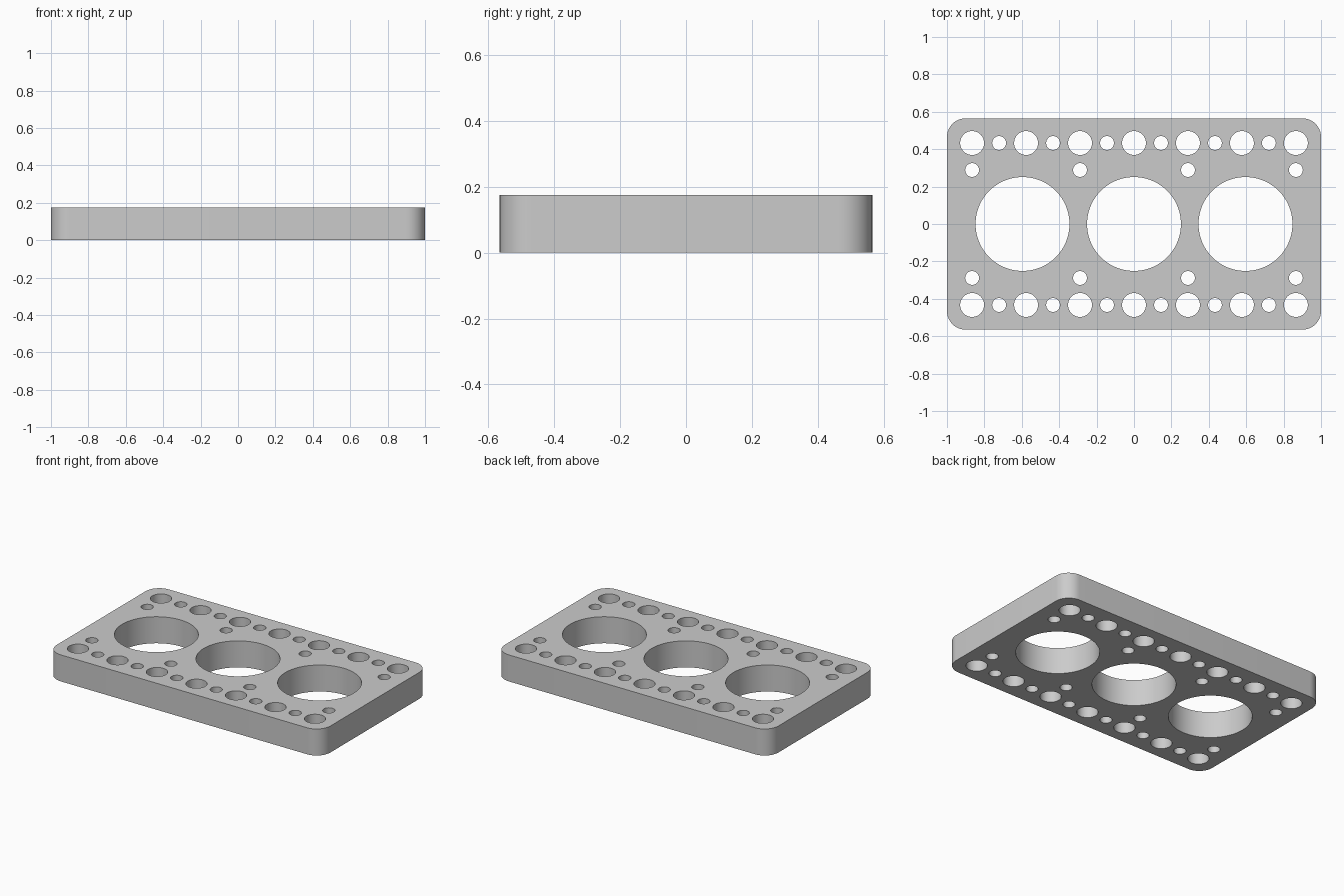
import bpy
import bmesh
import math

cube = bpy.data.objects.get("Cube")
if cube:
    bpy.data.objects.remove(cube, do_unlink=True)

HALF_X, HALF_Y, HEIGHT, CORNER = 1.0, 0.565, 0.175, 0.1
PITCH = 0.2885   # spacing between the bolt holes
ROW = 0.433      # distance of the bolt rows from the middle

metal = bpy.data.materials.new("light grey metal")
metal.use_nodes = True
grey = (0.6, 0.6, 0.6, 1.0)
metal.diffuse_color = grey
metal.node_tree.nodes["Principled BSDF"].inputs["Base Color"].default_value = grey

bm = bmesh.new()


def add_loop(points):
    """Closed outline in the base plane."""
    verts = [bm.verts.new((x, y, 0)) for x, y in points]
    for a, b in zip(verts, verts[1:] + verts[:1]):
        bm.edges.new((a, b))


def arc(x, y, radius, start, sweep, steps):
    return [(x + radius * math.cos(start + sweep * i / steps),
             y + radius * math.sin(start + sweep * i / steps))
            for i in range(steps + 1)]


def add_hole(x, y, radius, steps):
    add_loop(arc(x, y, radius, 0, math.tau, steps)[:-1])


# Rounded outer outline
outline = []
for i, (sx, sy) in enumerate([(1, 1), (-1, 1), (-1, -1), (1, -1)]):
    outline += arc(sx * (HALF_X - CORNER), sy * (HALF_Y - CORNER),
                   CORNER, i * math.pi / 2, math.pi / 2, 12)
add_loop(outline)

# Three large bores
for x in (-0.596, 0, 0.596):
    add_hole(x, 0, 0.251, 96)

for side in (-1, 1):
    # Large bolt holes alternating with small ones
    for i in range(-6, 7):
        large = i % 2 == 0
        add_hole(i * PITCH / 2, side * ROW,
                 0.064 if large else 0.037, 48 if large else 32)
    # Small holes beside the bores
    for i in (-3, -1, 1, 3):
        add_hole(i * PITCH, side * PITCH, 0.037, 32)

# Fill between the outlines and raise to a solid plate
bmesh.ops.triangle_fill(bm, use_beauty=True, use_dissolve=False, edges=bm.edges[:])
raised = bmesh.ops.extrude_face_region(bm, geom=bm.faces[:], use_keep_orig=True)
top = [g for g in raised["geom"] if isinstance(g, bmesh.types.BMVert)]
bmesh.ops.translate(bm, verts=top, vec=(0, 0, HEIGHT))
bmesh.ops.recalc_face_normals(bm, faces=bm.faces[:])

mesh = bpy.data.meshes.new("drilled_plate")
bm.to_mesh(mesh)
bm.free()
mesh.materials.append(metal)
plate = bpy.data.objects.new("drilled_plate", mesh)
bpy.context.collection.objects.link(plate)

bpy.ops.object.select_all(action="DESELECT")
plate.select_set(True)
bpy.context.view_layer.objects.active = plate
bpy.ops.object.shade_smooth_by_angle(angle=math.radians(30))
